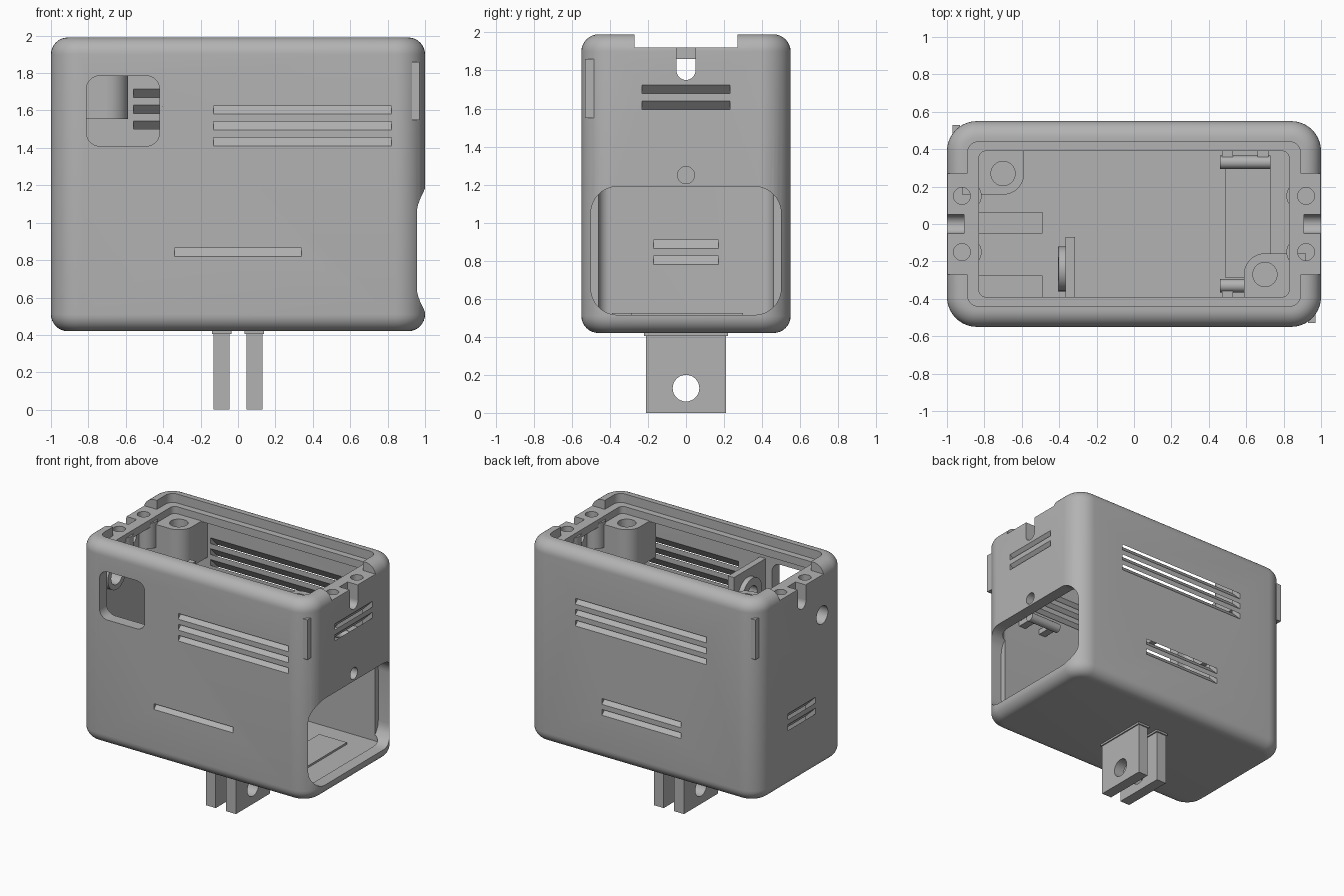
import bpy, bmesh
from mathutils import Matrix, Vector

if "Cube" in bpy.data.objects:
    bpy.data.objects.remove(bpy.data.objects["Cube"], do_unlink=True)

grey = bpy.data.materials.new("plain_grey")
grey.use_nodes = True
COLOUR = (0.45, 0.45, 0.45, 1)
grey.diffuse_color = COLOUR
grey.node_tree.nodes["Principled BSDF"].inputs["Base Color"].default_value = COLOUR


def finish(bm, name):
    bmesh.ops.recalc_face_normals(bm, faces=bm.faces)
    mesh = bpy.data.meshes.new(name)
    bm.to_mesh(mesh)
    bm.free()
    mesh.materials.append(grey)
    ob = bpy.data.objects.new(name, mesh)
    bpy.context.scene.collection.objects.link(ob)
    return ob


def box(name, x, y, z, axis=2, radius=0, edge=0, shear=None):
    """Box from ranges; rounds the edges along an axis, then the end rims."""
    lo, hi = Vector((x[0], y[0], z[0])), Vector((x[1], y[1], z[1]))
    mid, size = (lo + hi) / 2, hi - lo
    bm = bmesh.new()
    bmesh.ops.create_cube(bm, size=1)
    bmesh.ops.scale(bm, vec=size, verts=bm.verts)
    if radius:
        along = [e for e in bm.edges
                 if abs(e.verts[0].co[axis] - e.verts[1].co[axis]) > size[axis] / 2]
        bmesh.ops.bevel(bm, geom=along, offset=radius, segments=10, profile=0.5, affect='EDGES')
    if edge:
        bm.normal_update()
        rims = {e for f in bm.faces if abs(f.normal[axis]) > 0.9 for e in f.edges}
        bmesh.ops.bevel(bm, geom=list(rims), offset=edge, segments=8, profile=0.5, affect='EDGES')
    if shear:
        for v in bm.verts:
            v.co.z += shear[0] * v.co.x + shear[1] * v.co.y
    bmesh.ops.translate(bm, vec=mid, verts=bm.verts)
    return finish(bm, name)


def cylinder(name, centre, radius, length, axis='Z'):
    bm = bmesh.new()
    turn = {'X': Matrix.Rotation(1.5708, 4, 'Y'), 'Y': Matrix.Rotation(1.5708, 4, 'X'),
            'Z': Matrix.Identity(4)}[axis]
    bmesh.ops.create_cone(bm, cap_ends=True, segments=32, radius1=radius, radius2=radius,
                          depth=length, matrix=Matrix.Translation(centre) @ turn)
    return finish(bm, name)


def combine(target, tool, operation='DIFFERENCE'):
    tool.hide_render = True
    mod = target.modifiers.new("combine", 'BOOLEAN')
    mod.operation, mod.solver, mod.object = operation, 'EXACT', tool
    bpy.context.view_layer.objects.active = target
    bpy.ops.object.modifier_apply(modifier=mod.name)
    bpy.data.objects.remove(tool, do_unlink=True)


def cut_box(*args, **kw):
    combine(case, box("cutter", *args, **kw))


def cut_hole(*args):
    combine(case, cylinder("cutter", *args))


# Outer shell, hollowed in three steps: cavity, lip and lid recess
case = box("case", (-1, 1), (-.55, .55), (.42, 1.99), radius=.16, edge=.09)
cut_box((-.91, .91), (-.46, .46), (.51, 1.86), radius=.06)
cut_box((-.83, .83), (-.39, .39), (1.8, 2.1), radius=.04)
cut_box((-.89, .89), (-.44, .44), (1.92, 2.1), radius=.06)

# End cut-outs in the rim, with screw bosses, screw holes and cable notches
for s in (-1, 1):
    ends = sorted((s * .8, s * 1.1))
    cut_box(ends, (-.27, .27), (1.92, 2.1))
    for y in (-.15, .15):
        combine(case, cylinder("boss", (s * .89, y, 1.79), .075, .2), 'UNION')
        cut_hole((s * .92, y, 1.88), .045, .24)
    notch = sorted((s * .91, s * 1.1))
    cut_box(notch, (-.05, .05), (1.8, 2.1))
    cut_hole((s * 1.0, 0, 1.8), .05, .2, 'X')

# Large rounded side opening, small side hole, front window, opposite round port
cut_box((.86, 1.2), (-.5, .5), (.515, 1.19), axis=0, radius=.14)
cut_hole((1, 0, 1.25), .045, .3, 'X')
cut_box((-.81, -.42), (-.7, -.42), (1.41, 1.785), axis=1, radius=.07)
combine(case, cylinder("port_ring", (-.9, -.25, 1.61), .11, .06, 'X'), 'UNION')
cut_hole((-1, -.25, 1.61), .07, .4, 'X')


# Slanted vent slots
def vents(count, z_top, x, y, shear):
    for i in range(count):
        z = z_top - i * .085
        cut_box(x, y, (z - .045, z), shear=shear)


vents(3, 1.625, (-.13, .82), (-.68, -.42), (0, 1))
vents(1, .865, (-.34, .34), (-.68, -.42), (0, 1))
vents(3, 1.625, (-.56, .57), (.42, .68), (0, -1))
vents(2, .905, (-.34, .34), (.42, .68), (0, -1))
vents(2, 1.725, (.88, 1.12), (-.23, .23), (1, 0))
vents(2, .91, (-1.05, -.77), (-.17, .17), (-1, 0))

parts = [case]

# Corner posts for the lid screws, on opposite corners
for s, name in ((-1, "left_post"), (1, "right_post")):
    post = cylinder(name, (s * .7, -s * .27, 1.71), .113, .31)
    x = sorted((s * .7, s * .92))
    y = sorted((-s * .157, -s * .47))
    combine(post, box("web", x, y, (1.555, 1.865)), 'UNION')
    x = sorted((s * .587, s * .8))
    y = sorted((-s * .27, -s * .47))
    combine(post, box("web", x, y, (1.555, 1.865)), 'UNION')
    combine(post, cylinder("bore", (s * .7, -s * .27, 1.8), .065, .3))
    parts.append(post)

    # Outer latch tab on the same diagonal
    x = sorted((s * .93, s * .97))
    y = sorted((-s * .53, -s * .45))
    parts.append(box("latch_tab", x, [-v for v in reversed(y)] if y[0] * s > 0 else y, (1.55, 1.86)))

# Lamp bracket behind the window
bracket = box("bracket", (-.365, -.315), (-.47, -.07), (1.45, 1.8))
combine(bracket, cylinder("bracket_disc", (-.38, -.24, 1.62), .12, .05, 'X'), 'UNION')
combine(bracket, cylinder("bore", (-.36, -.24, 1.62), .06, .2, 'X'))
parts.append(bracket)

# Horizontal holding bars and floor pads
for s in (-1, 1):
    parts.append(cylinder("holding_bar", (.595, s * .33, 1.34), .035, .27, 'X'))
    for x in (.5, .69):
        y = sorted((s * .33, s * .47))
        parts.append(box("bar_arm", (x - .03, x + .03), y, (1.32, 1.36)))
parts.append(box("floor_pad", (.49, .73), (-.29, .3), (.5, .525)))
for y in ((-.39, -.275), (-.05, .065)):
    parts.append(box("floor_rib", (-.83, -.49), y, (.5, .525)))

# Twin mounting legs with a cross hole and a small foot flare
for s in (-1, 1):
    x = sorted((s * .045, s * .13))
    leg = box("mounting_leg", x, (-.21, .21), (0, .44))
    combine(leg, cylinder("bore", (0, 0, .13), .07, 1, 'X'))
    parts.append(leg)
    x = sorted((s * .035, s * .14))
    parts.append(box("leg_flare", x, (-.22, .22), (.405, .44)))

# Smooth rounded areas while keeping hard edges
bpy.ops.object.select_all(action='DESELECT')
for ob in parts:
    ob.select_set(True)
bpy.context.view_layer.objects.active = case
bpy.ops.object.shade_smooth_by_angle(angle=.6)
